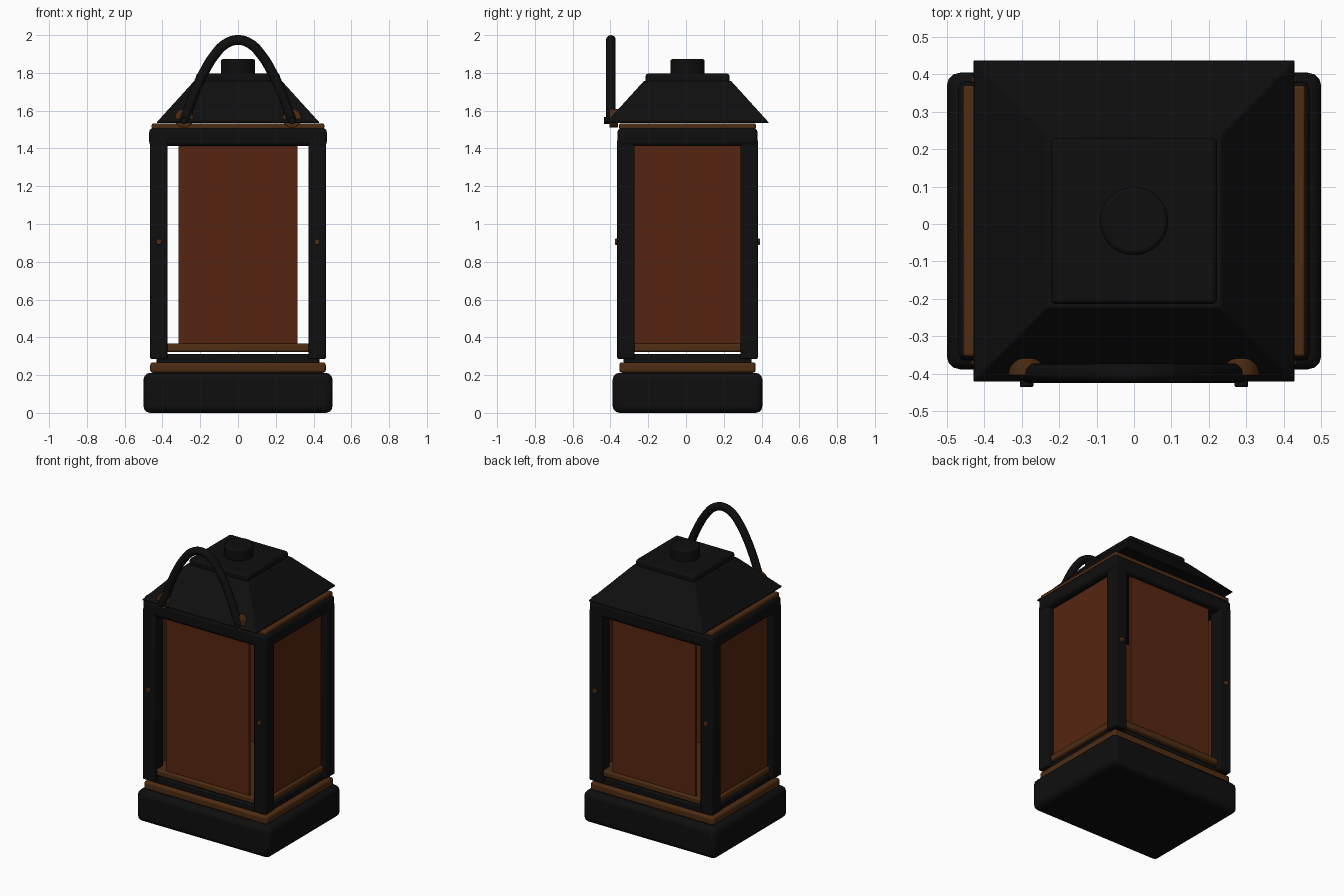
import bpy, bmesh, math
from mathutils import Matrix

if "Cube" in bpy.data.objects:
    bpy.data.objects.remove(bpy.data.objects["Cube"])

CY = 0.008  # body centre in y


def material(name, rgb):
    m = bpy.data.materials.new(name)
    m.diffuse_color = (*rgb, 1)
    m.use_nodes = True
    m.node_tree.nodes["Principled BSDF"].inputs["Base Color"].default_value = m.diffuse_color
    return m


BLACK = material("black_metal", (0.0045, 0.0045, 0.0045))
TRIM = material("brown_trim", (0.075, 0.025, 0.006))
PANE = material("amber_pane", (0.095, 0.0185, 0.005))


def finish(obj, mat, bevel=0.0, segments=3):
    obj.data.materials.append(mat)
    if bevel:
        b = obj.modifiers.new("bevel", 'BEVEL')
        b.width, b.segments = bevel, segments
        b.limit_method = 'ANGLE'
    bpy.ops.object.select_all(action='DESELECT')
    obj.select_set(True)
    bpy.context.view_layer.objects.active = obj
    bpy.ops.object.shade_smooth_by_angle(angle=math.radians(35))
    return obj


def from_bmesh(name, bm):
    me = bpy.data.meshes.new(name)
    bm.to_mesh(me)
    bm.free()
    obj = bpy.data.objects.new(name, me)
    bpy.context.collection.objects.link(obj)
    return obj


def box(name, x, y, z, mat, bevel=0.0, top=None):
    """Box from (min, max) ranges; top = (half_x, half_y) tapers it."""
    bm = bmesh.new()
    bmesh.ops.create_cube(bm, size=1)
    cx, cy = sum(x) / 2, sum(y) / 2
    for v in bm.verts:
        hx, hy = (x[1] - x[0]) / 2, (y[1] - y[0]) / 2
        if top and v.co.z > 0:
            hx, hy = top
        v.co = (cx + 2 * hx * v.co.x, cy + 2 * hy * v.co.y,
                z[0] if v.co.z < 0 else z[1])
    return finish(from_bmesh(name, bm), mat, bevel)


def slab(name, hx, hy, z, mat, bevel, **kw):
    return box(name, (-hx, hx), (CY - hy, CY + hy), z, mat, bevel, **kw)


def cylinder(name, loc, r, depth, mat, along_y=False, bevel=0.0, sides=32):
    bm = bmesh.new()
    rot = Matrix.Rotation(math.pi / 2, 4, 'X') if along_y else Matrix()
    bmesh.ops.create_cone(bm, cap_ends=True, segments=sides, radius1=r,
                          radius2=r, depth=depth,
                          matrix=Matrix.Translation(loc) @ rot)
    return finish(from_bmesh(name, bm), mat, bevel, 2)


# Stepped base
slab("base", 0.50, 0.396, (0, 0.212), BLACK, 0.035)
slab("base_trim", 0.465, 0.361, (0.212, 0.268), TRIM, 0.015)
slab("lower_plate", 0.432, 0.338, (0.262, 0.311), BLACK, 0.008)
slab("pane_ledge", 0.440, 0.350, (0.322, 0.367), TRIM, 0.012)

# Corner posts with rivets on front and back
for sx, side in ((-1, "left"), (1, "right")):
    for sy, end in ((-1, "front"), (1, "back")):
        px, py = sx * 0.419, CY + sy * 0.326
        box(f"post_{end}_{side}", (px - 0.046, px + 0.046),
            (py - 0.046, py + 0.046), (0.285, 1.45), BLACK, 0.008)
        cylinder(f"rivet_{end}_{side}", (px, CY + sy * 0.372, 0.906),
                 0.016, 0.026, TRIM, True, 0.003, 20)

# Amber panes on four sides
for s, a, b in ((-1, "front", "left"), (1, "back", "right")):
    y = CY + s * 0.328
    box(f"pane_{a}", (-0.314, 0.314), (y - 0.008, y + 0.008),
        (0.36, 1.42), PANE)
    x = s * 0.415
    box(f"pane_{b}", (x - 0.008, x + 0.008), (CY - 0.30, CY + 0.30),
        (0.36, 1.42), PANE)

# Top band and trim
slab("top_band", 0.470, 0.371, (1.412, 1.508), BLACK, 0.022)
slab("top_trim", 0.457, 0.362, (1.503, 1.532), TRIM, 0.008)

# Tapered roof, cap and knob
slab("roof_eave", 0.429, 0.428, (1.534, 1.542), BLACK, 0.002)
slab("roof", 0.429, 0.428, (1.540, 1.757), BLACK, 0.004,
     top=(0.232, 0.231))
slab("roof_cap", 0.222, 0.222, (1.745, 1.797), BLACK, 0.015)
cylinder("roof_knob", (0, CY, 1.83), 0.091, 0.086, BLACK, bevel=0.01, sides=48)

# Arched handle
half = [(0.287, 1.545), (0.262, 1.61), (0.228, 1.70), (0.182, 1.80),
        (0.125, 1.893), (0.065, 1.954)]
path = [(-x, z) for x, z in half] + [(0, 1.974)] + half[::-1]
cu = bpy.data.curves.new("handle", 'CURVE')
cu.dimensions = '3D'
cu.bevel_depth, cu.bevel_resolution, cu.resolution_u = 0.026, 4, 6
cu.use_fill_caps = True
sp = cu.splines.new('BEZIER')
sp.bezier_points.add(len(path) - 1)
for p, (x, z) in zip(sp.bezier_points, path):
    p.co = (x, -0.398, z)
    p.handle_left_type = p.handle_right_type = 'AUTO'
cu.materials.append(BLACK)
bpy.context.collection.objects.link(bpy.data.objects.new("handle", cu))

# Handle mounts: brown disc with a black pin
for sx, side in ((-1, "left"), (1, "right")):
    cylinder(f"handle_mount_{side}", (sx * 0.285, -0.382, 1.56), 0.05, 0.046,
             TRIM, True, 0.004)
    cylinder(f"handle_pin_{side}", (sx * 0.287, -0.415, 1.548), 0.018, 0.04,
             BLACK, True, 0.003, 20)
